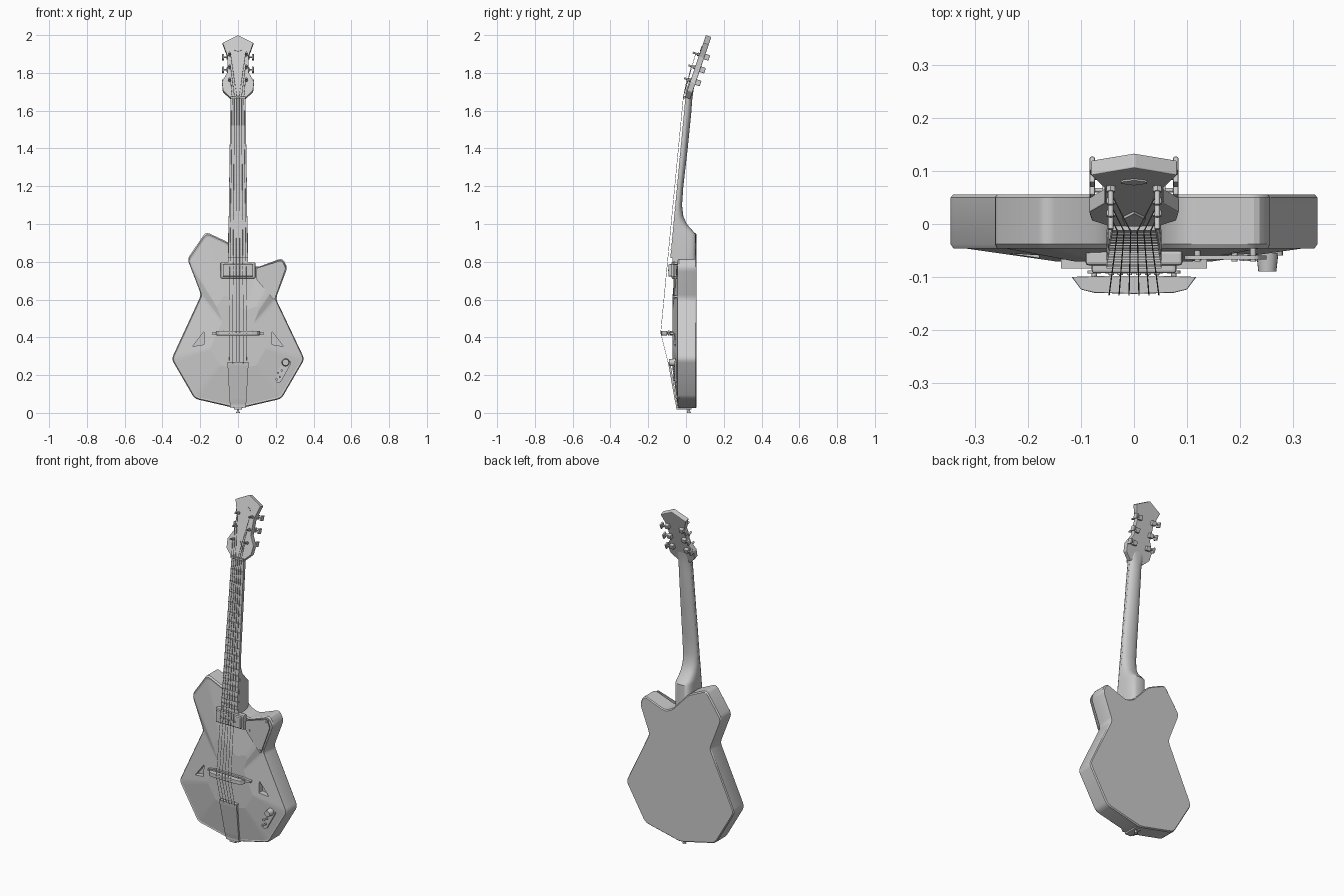
import bpy, bmesh, math
from mathutils import Matrix, Vector

if "Cube" in bpy.data.objects:
    bpy.data.objects.remove(bpy.data.objects["Cube"])

GREY = bpy.data.materials.new("plain_grey")
GREY.use_nodes = True
GREY.diffuse_color = (0.6, 0.6, 0.6, 1)
GREY.node_tree.nodes["Principled BSDF"].inputs["Base Color"].default_value = (0.6, 0.6, 0.6, 1)


def finish(name, bm, matrix=None, smooth=None, bevel=0):
    """Turn a bmesh into a named object."""
    if matrix:
        bm.transform(matrix)
    bmesh.ops.recalc_face_normals(bm, faces=bm.faces)
    mesh = bpy.data.meshes.new(name)
    bm.to_mesh(mesh)
    bm.free()
    mesh.materials.append(GREY)
    obj = bpy.data.objects.new(name, mesh)
    bpy.context.scene.collection.objects.link(obj)
    if bevel:
        mod = obj.modifiers.new("edges", "BEVEL")
        mod.width, mod.segments, mod.limit_method = bevel, 2, "ANGLE"
    if smooth:
        bpy.ops.object.select_all(action="DESELECT")
        obj.select_set(True)
        bpy.context.view_layer.objects.active = obj
        bpy.ops.object.shade_smooth_by_angle(angle=math.radians(smooth))
    return obj


def loft(name, rings, **kw):
    """Skin closed rings of equal length and cap both ends."""
    bm = bmesh.new()
    loops = [[bm.verts.new(p) for p in ring] for ring in rings]
    n = len(loops[0])
    for a, b in zip(loops, loops[1:]):
        for i in range(n):
            j = (i + 1) % n
            bm.faces.new((a[i], a[j], b[j], b[i]))
    bm.faces.new(loops[0])
    bm.faces.new(loops[-1])
    return finish(name, bm, **kw)


def prism(name, pts, lo, hi, axis="y", **kw):
    """Extrude a 2D outline along an axis."""
    place = {"x": lambda u, v, d: (d, u, v), "y": lambda u, v, d: (u, d, v),
             "z": lambda u, v, d: (u, v, d)}[axis]
    return loft(name, [[place(u, v, d) for u, v in pts] for d in (lo, hi)], **kw)


def box(name, x, y, z, **kw):
    return prism(name, [(x[0], z[0]), (x[1], z[0]), (x[1], z[1]), (x[0], z[1])], *y, **kw)


def rod(name, p, q, r, sides=12, matrix=None, r2=None):
    p, q = Vector(p), Vector(q)
    bm = bmesh.new()
    bmesh.ops.create_cone(bm, cap_ends=True, segments=sides, radius1=r,
                          radius2=r if r2 is None else r2, depth=(q - p).length)
    turn = (q - p).to_track_quat("Z", "Y").to_matrix().to_4x4()
    place = Matrix.Translation((p + q) / 2) @ turn
    return finish(name, bm, matrix @ place if matrix else place, smooth=40)


def rounded(pts, r, seg=3):
    """Round every corner of a 2D outline with a short curve."""
    out = []
    for i, p in enumerate(pts):
        p, a, b = Vector(p), Vector(pts[i - 1]), Vector(pts[(i + 1) % len(pts)])
        a = p + (a - p).normalized() * min(r, (a - p).length * 0.45)
        b = p + (b - p).normalized() * min(r, (b - p).length * 0.45)
        for k in range(seg + 1):
            t = k / seg
            out.append(tuple(a * (1 - t) ** 2 + p * 2 * t * (1 - t) + b * t * t))
    return out


def mirrored(pts):
    return pts + [(-x, z) for x, z in reversed(pts) if x > 0]


# Body: angular outline, rolled rim and a faceted carved top
outline = rounded([(0, 0.022), (0.23, 0.075), (0.352, 0.285), (0.2, 0.605), (0.262, 0.77),
                   (0.235, 0.82), (0.1, 0.77), (0.05, 0.79), (-0.055, 0.905), (-0.17, 0.958),
                   (-0.268, 0.815), (-0.195, 0.625), (-0.352, 0.285), (-0.23, 0.075)], 0.022)
CZ = 0.38
layers = [(0.985, 0.056), (1, 0.05), (1, -0.038), (0.985, -0.046), (0.965, -0.044), (0.42, -0.071)]
body = loft("body", [[(x * s, y, CZ + (z - CZ) * s) for x, z in outline] for s, y in layers],
            smooth=30)
for face in body.data.polygons:
    if face.normal.y < -0.9:
        face.use_smooth = False

# Triangular sound holes cut into the top
for side in (-1, 1):
    hole = prism("sound_hole_cutter", [(side * 0.18, 0.43), (side * 0.24, 0.352),
                                       (side * 0.18, 0.362)], -0.12, -0.03)
    hole.hide_render = hole.hide_viewport = True
    cut = body.modifiers.new("sound_hole", "BOOLEAN")
    cut.operation, cut.object = "DIFFERENCE", hole


# Neck with a D-shaped back, flaring into the heel
def board_y(z):
    return -0.003 - 0.094 * (1.67 - z)


def neck_ring(z, back, half, square):
    front = board_y(z) + 0.012
    ring = []
    for k in range(17):
        a = math.pi * k / 16
        c, s = math.cos(a), math.sin(a)
        ring.append((half * math.copysign(abs(c) ** square, c),
                     front + (back - front) * s ** square, z))
    return ring


loft("neck", [neck_ring(*s) for s in (
    (0.76, 0.052, 0.052, 0.5), (0.945, 0.052, 0.052, 0.5), (0.965, 0.035, 0.051, 0.6),
    (1.0, 0.004, 0.05, 0.75), (1.04, -0.014, 0.049, 0.9), (1.1, -0.021, 0.048, 1),
    (1.2, -0.014, 0.047, 1), (1.4, 0.009, 0.044, 1), (1.6, 0.029, 0.041, 1),
    (1.65, 0.032, 0.04, 1), (1.69, 0.037, 0.042, 0.7), (1.72, 0.042, 0.045, 0.6))], smooth=40)

# Fingerboard and frets
loft("fingerboard", [[(-w, board_y(z), z), (w, board_y(z), z), (w, board_y(z) + 0.014, z),
                      (-w, board_y(z) + 0.014, z)] for z, w in ((0.82, 0.052), (1.67, 0.04))])
for n in range(1, 22):
    z = 0.425 + 1.245 * 2 ** (-n / 12)
    if z > 0.83:
        w = 0.04 + 0.012 * (1.67 - z) / 0.85
        box("fret", (-w, w), (board_y(z) - 0.003, board_y(z) + 0.002), (z - 0.0018, z + 0.0018))
box("nut", (-0.041, 0.041), (-0.012, 0.02), (1.665, 1.678))

# Headstock, tilted back
TILT = Matrix.Translation((0, 0, 1.69)) @ Matrix.Rotation(math.radians(-18.8), 4, "X")
head = mirrored([(0, 0.328), (0.082, 0.285), (0.056, 0.21), (0.056, 0.12), (0.085, 0.068),
                 (0.08, 0.018), (0.042, -0.02)])
prism("headstock", head, 0, 0.03, matrix=TILT, bevel=0.003)
prism("truss_cover", mirrored([(0, 0.075), (0.022, 0.04), (0.016, 0.0)]), -0.005, 0.002, matrix=TILT)
prism("head_inlay", mirrored([(0, 0.265), (0.025, 0.255), (0.025, 0.245), (0, 0.235)]),
      -0.003, 0.002, matrix=TILT)

# Tuners, three a side
for side in (-1, 1):
    for s in (0.075, 0.147, 0.218):
        x = side * 0.044
        rod("tuner_post", (x, -0.036, s), (x, 0.02, s), 0.005, matrix=TILT)
        rod("tuner_bushing", (x, -0.01, s), (x, 0.002, s), 0.009, 6, TILT)
        box("tuner_case", sorted((side * 0.034, side * 0.06)), (0.028, 0.048),
            (s - 0.013, s + 0.013), matrix=TILT, bevel=0.003)
        rod("tuner_shaft", (side * 0.05, 0.042, s), (side * 0.08, 0.042, s), 0.004, matrix=TILT)
        box("tuner_button", sorted((side * 0.074, side * 0.084)), (0.028, 0.056),
            (s - 0.015, s + 0.015), matrix=TILT, bevel=0.003)

# Strings from post over nut and bridge to tailpiece
for i in range(6):
    t = i / 2.5 - 1
    side = 1 if t > 0 else -1
    post = TILT @ Vector((side * 0.04, -0.02, (0.075, 0.147, 0.218)[i if i < 3 else 5 - i]))
    path = [post, (t * 0.031, -0.014, 1.672), (t * 0.047, -0.134, 0.423), (t * 0.045, -0.094, 0.262)]
    for p, q in zip(path, path[1:]):
        rod("string", p, q, 0.0012, 5)

# Pickup with surround
box("pickup_surround", (-0.092, 0.092), (-0.078, -0.05), (0.712, 0.797), bevel=0.006)
box("pickup", (-0.08, 0.08), (-0.093, -0.07), (0.722, 0.787), bevel=0.005)
for i in range(6):
    x = (i / 2.5 - 1) * 0.043
    rod("pole_piece", (x, -0.096, 0.755), (x, -0.09, 0.755), 0.005)

# Bridge: foot, thumb wheels and curved saddle
prism("bridge_foot", [(-0.138, 0.416), (-0.09, 0.41), (0.09, 0.41), (0.138, 0.416),
                      (0.138, 0.426), (0.09, 0.434), (-0.09, 0.434), (-0.138, 0.426)], -0.084, -0.064)
for x in (-0.075, 0.075):
    rod("bridge_post", (x, -0.105, 0.422), (x, -0.08, 0.422), 0.005)
    rod("thumb_wheel", (x, -0.094, 0.422), (x, -0.088, 0.422), 0.013, 16)
prism("bridge_saddle", mirrored([(0, -0.132), (0.075, -0.13), (0.1, -0.124), (0.118, -0.1),
                                 (0.05, -0.098), (0, -0.098)]), 0.411, 0.434, axis="z", bevel=0.002)

# Tailpiece and strap pin
loft("tailpiece", [[(-w, y, z), (w, y, z), (w, y + d, z), (-w, y + d, z)] for w, y, z, d in (
    (0.042, -0.052, 0.035, 0.012), (0.045, -0.06, 0.07, 0.01), (0.055, -0.092, 0.25, 0.012),
    (0.055, -0.094, 0.27, 0.02))])
box("tailpiece_hinge", (-0.042, 0.042), (-0.054, -0.03), (0.028, 0.05), bevel=0.004)
box("tailpiece_bracket", (-0.02, 0.02), (-0.05, 0.03), (0.018, 0.034))
rod("strap_pin", (0, 0.015, 0.007), (0, 0.015, 0.04), 0.006)
rod("strap_pin_head", (0, 0.015, 0), (0, 0.015, 0.008), 0.011, r2=0.008)

# Floating pickguard with screws
prism("pickguard", rounded([(0.095, 0.765), (0.232, 0.808), (0.253, 0.765), (0.192, 0.595),
                            (0.095, 0.71)], 0.012), -0.067, -0.06)
for x, z in ((0.12, 0.715), (0.225, 0.79), (0.19, 0.615)):
    rod("pickguard_screw", (x, -0.071, z), (x, -0.04, z), 0.006)

# Controls: plate, large knob and small switches
prism("control_plate", rounded([(0.2, 0.16), (0.225, 0.16), (0.285, 0.27), (0.245, 0.285),
                                (0.2, 0.21)], 0.012), -0.06, -0.045)
rod("volume_knob", (0.252, -0.055, 0.267), (0.252, -0.09, 0.267), 0.021, 20, r2=0.017)
for x, z in ((0.205, 0.178), (0.212, 0.212), (0.232, 0.225), (0.222, 0.19)):
    rod("switch", (x, -0.07, z), (x, -0.05, z), 0.006)
